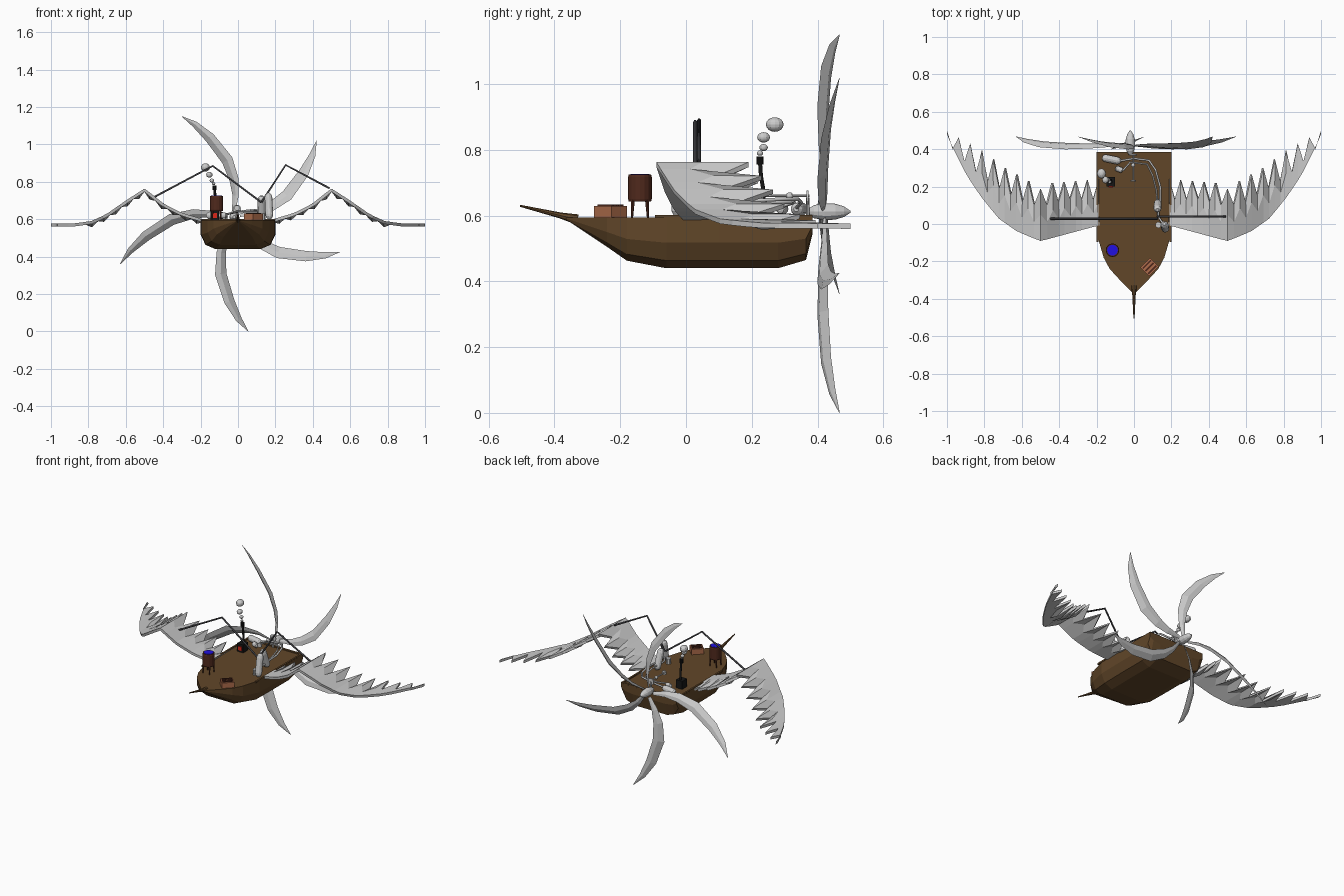
import bpy, bmesh, math
from mathutils import Vector, Matrix

if "Cube" in bpy.data.objects:
    bpy.data.objects.remove(bpy.data.objects["Cube"])

def mat(name, c):
    m = bpy.data.materials.new(name)
    m.diffuse_color = (*c, 1)
    m.use_nodes = True
    m.node_tree.nodes["Principled BSDF"].inputs["Base Color"].default_value = m.diffuse_color
    return m

WOOD = mat("wood", (0.12, 0.062, 0.022))
RUST = mat("barrel_brown", (0.08, 0.022, 0.012))
BLUE = mat("water_blue", (0.015, 0.005, 0.75))
CLAY = mat("crate_orange", (0.42, 0.15, 0.07))
BLACK = mat("black_iron", (0.008, 0.008, 0.008))
DARK = mat("dark_metal", (0.045, 0.045, 0.05))
RED = mat("ember_red", (0.7, 0.02, 0.01))

def obj(name, verts, faces, m=None):
    me = bpy.data.meshes.new(name)
    me.from_pydata(verts, [], faces)
    bm = bmesh.new()
    bm.from_mesh(me)
    bmesh.ops.recalc_face_normals(bm, faces=bm.faces)
    bm.to_mesh(me)
    bm.free()
    o = bpy.data.objects.new(name, me)
    bpy.context.collection.objects.link(o)
    if m:
        me.materials.append(m)
    return o

def loft(name, rings, m=None):
    n = len(rings[0])
    faces = [(i*n + j, i*n + (j+1) % n, (i+1)*n + (j+1) % n, (i+1)*n + j)
             for i in range(len(rings) - 1) for j in range(n)]
    faces += [tuple(range(n))[::-1], tuple(range((len(rings)-1)*n, len(rings)*n))]
    return obj(name, [v for r in rings for v in r], faces, m)

def rod(name, a, b, r1, r2=None, sides=10, m=None):
    a, b = Vector(a), Vector(b)
    return lathe(name, a, b, [(0, r1), (1, r1 if r2 is None else r2)], sides, m)

def lathe(name, a, b, prof, sides=12, m=None):
    """Profile of (fraction along a-b, radius) spun round the line a-b."""
    a, b = Vector(a), Vector(b)
    q = (b - a).to_track_quat('Z', 'Y')
    rings = [[a.lerp(b, t) + q @ Vector((r*math.cos(k*math.tau/sides), r*math.sin(k*math.tau/sides), 0))
              for k in range(sides)] for t, r in prof]
    return loft(name, rings, m)

def capsule(name, a, b, r, m=None):
    return lathe(name, a, b, [(0, r*.4), (.08, r*.85), (.18, r), (.82, r), (.92, r*.85), (1, r*.4)], 12, m)

def ball(name, c, r, s=(1, 1, 1)):
    bm = bmesh.new()
    bmesh.ops.create_uvsphere(bm, u_segments=12, v_segments=8, radius=r,
                              matrix=Matrix.Translation(c) @ Matrix.Diagonal((*s, 1)))
    me = bpy.data.meshes.new(name)
    bm.to_mesh(me)
    bm.free()
    o = bpy.data.objects.new(name, me)
    bpy.context.collection.objects.link(o)
    return o

def box(name, c, size, m=None, rot=0):
    x, y, z = (s/2 for s in size)
    R = Matrix.Rotation(rot, 3, 'Z')
    rings = [[Vector(c) + R @ Vector((sx*x, sy*y, sz*z)) for sx, sy in ((-1, -1), (1, -1), (1, 1), (-1, 1))]
             for sz in (-1, 1)]
    return loft(name, rings, m)

def pipe(name, pts, r, m=None):
    cu = bpy.data.curves.new(name, 'CURVE')
    cu.dimensions = '3D'
    cu.bevel_depth, cu.bevel_resolution, cu.use_fill_caps = r, 1, True
    s = cu.splines.new('POLY')
    s.points.add(len(pts) - 1)
    for p, c in zip(s.points, pts):
        p.co = (*c, 1)
    o = bpy.data.objects.new(name, cu)
    bpy.context.collection.objects.link(o)
    if m:
        cu.materials.append(m)
    return o

def interp(tab, x):
    if x <= tab[0][0]:
        return tab[0][1]
    for (a, p), (b, q) in zip(tab, tab[1:]):
        if x <= b:
            return p + (q - p)*(x - a)/(b - a)
    return tab[-1][1]

# Hull: stations (y, half width, bottom z) lofted front to back
DECK = 0.595
stations = [(-.365, .01, .588), (-.3, .075, .545), (-.24, .13, .505), (-.18, .162, .463), (-.06, .197, .44),
            (.1, .2, .44), (.28, .2, .44), (.365, .2, .465), (.385, .2, .545)]
section = [(1, 1), (1, .5), (.87, .15), (.6, 0)]
rings = []
for y, w, zb in stations:
    half = [(w*a, y, zb + (DECK - zb)*f) for a, f in section]
    rings.append(half + [(-x, yy, z) for x, yy, z in half[::-1]])
loft("hull", rings, WOOD)
box("stern_rail", (0, .378, .597), (.4, .013, .01), WOOD)
for s in (-1, 1):
    box("side_rail", (s*.194, .14, .597), (.011, .47, .01), WOOD)
lathe("bowsprit", (0, -.33, .588), (0, -.505, .63), [(0, .016), (.3, .009), (1, .003)], 8, WOOD)

# Wings: leading edge to zigzag feather tips, mirrored
lead = [(.18, -.005), (.5, -.09), (.62, -.04), (.72, .03), (.82, .15), (.9, .27), (.96, .39), (1, .48)]
tips = [(.19, .24), (.4375, .22), (.5, .19), (.5625, .23), (.69, .3), (.82, .4), (.94, .465), (1, .5)]
vals = [(.2, .13), (.34, .135), (.47, .1), (.53, .1), (.6, .12), (.72, .19), (.85, .28), (.97, .4)]
arch = [(.18, .59), (.3, .625), (.4, .675), (.5, .755), (.6, .69), (.7, .62), (.78, .583), (.87, .57), (1, .568)]
verts = []
for i in range(27):
    x = .1875 + .03125*i
    z = interp(arch, x)
    ly = interp(lead, x)
    ty = interp(vals if i % 2 else tips, x)
    verts += [(x, ly, z), (x, ly*.5 + ty*.5, z), (x, ty, z - (.018 if i % 2 and x < .8 else 0))]
faces = [(3*i + j, 3*i + j + 1, 3*i + j + 4, 3*i + j + 3) for i in range(26) for j in (0, 1)]
wing = obj("wings", verts, faces)
sol = wing.modifiers.new("thickness", 'SOLIDIFY')
sol.thickness, sol.offset = .016, 0
wing.modifiers.new("mirror", 'MIRROR').use_mirror_merge = False

# Flapping linkage: two jointed arms from the pistons to the wing ridges
for name, y, elbow, end in (("left", .028, (-.135, .885), (-.455, .715)), ("right", .04, (.255, .89), (.49, .765))):
    pipe(name + "_wing_arm", [(.125, y, .69), (elbow[0], y, elbow[1]), (end[0], y, end[1])], .006, DARK)

# Propeller: swept blades lofted from diamond sections
hub = Vector((-.02, .42, .61))
curve = [(.03, .012, .016, 0), (.1, .06, .03, 0), (.178, .092, .045, -.003), (.29, .108, .056, -.004),
         (.44, .08, .05, .006), (.54, .042, .03, .025), (.61, 0, .002, .047)]
for tx, tz in ((-.3, 1.15), (.42, 1.02), (.545, .425), (.055, 0), (-.63, .36)):
    u = Vector((tx, 0, tz)) - Vector((hub.x, 0, hub.z))
    k = u.length/.61
    u.normalize()
    v = Vector((u.z, 0, -u.x))
    cs = [hub + u*a*k + v*b*k + Vector((0, dy, 0)) for a, b, w, dy in curve]
    rings = []
    for i, c in enumerate(cs):
        t = (cs[min(i + 1, 6)] - cs[max(i - 1, 0)]).normalized()
        w = curve[i][2]
        side = t.cross(Vector((0, 1, 0))).normalized()*w*.55
        tw, th = Vector((0, w*.3, 0)), Vector((0, w*.18, 0))
        rings.append([c + side + tw, c + th, c - side - tw, c - th])
    loft("propeller_blade", rings)
lathe("propeller_hub", (-.02, .37, .612), (-.02, .5, .612),
      [(0, .008), (.15, .02), (.4, .026), (.65, .024), (.85, .016), (1, .003)])

# Drive shaft, bearing and plate
rod("drive_shaft", (-.005, .23, .66), (-.005, .375, .66), .004)
ball("shaft_bearing", (-.005, .315, .66), .011)
rod("bearing_plate", (-.005, .367, .655), (-.005, .373, .655), .022, sides=12)
rod("shaft_support", (-.005, .37, .59), (-.005, .37, .655), .006)
rod("crank_disc", (-.005, .228, .66), (-.005, .236, .66), .015)

# Steam engine: pistons, boilers and pipes
capsule("piston_rear", (.128, .12, .6), (.125, .075, .725), .021)
capsule("piston_front", (.168, -.03, .6), (.162, .0, .74), .021)
rod("piston_foot", (.13, -.005, .593), (.13, -.005, .63), .016)
capsule("boiler_large", (-.17, .355, .62), (-.07, .335, .62), .02)
capsule("boiler_small", (-.1, .3, .62), (-.06, .285, .62), .015)
pipe("steam_pipe_outer", [(-.07, .338, .625), (0, .35, .64), (.08, .34, .65), (.115, .29, .65), (.14, .2, .645), (.14, .1, .64)], .006)
pipe("steam_pipe_inner", [(-.06, .285, .625), (-.02, .33, .64), (.07, .32, .64), (.1, .26, .64), (.12, .18, .635), (.125, .11, .63)], .005)
pipe("steam_pipe_front", [(.13, .1, .625), (.13, .04, .625), (.162, -.01, .625)], .006)

# Furnace with chimney and smoke
box("furnace", (-.125, .225, .62), (.045, .05, .055), BLACK)
box("furnace_door", (-.125, .198, .62), (.025, .006, .025), RED)
pipe("chimney", [(-.125, .235, .64), (-.125, .235, .68), (-.122, .228, .72), (-.125, .225, .765)], .007, BLACK)
rod("chimney_cap", (-.125, .225, .755), (-.125, .225, .78), .011, m=BLACK)
for x, y, z, r in ((-.13, .225, .79, .009), (-.14, .236, .807, .012), (-.153, .236, .838, .018), (-.174, .27, .877, .025)):
    ball("smoke_puff", (x, y, z), r, (.95, 1.08, .88))

# Water barrel on legs
lathe("barrel", (-.115, -.14, .643), (-.115, -.14, .725), [(0, .034), (.1, .036), (.9, .036), (1, .034)], 16, RUST)
rod("barrel_water", (-.115, -.14, .72), (-.115, -.14, .727), .029, sides=16, m=BLUE)
for sx in (-1, 1):
    for sy in (-1, 1):
        rod("barrel_leg", (-.115 + sx*.024, -.14 + sy*.024, .593), (-.115 + sx*.021, -.14 + sy*.021, .65), .003, .006, 6, RUST)

# Crate with slats
rot = math.radians(45)
box("crate", (.083, -.23, .612), (.075, .067, .036), CLAY, rot)
for k in (-1, 0, 1):
    off = Matrix.Rotation(rot, 3, 'Z') @ Vector((0, k*.02, 0))
    box("crate_slat", (.083 + off.x, -.23 + off.y, .632), (.062, .009, .005), RUST, rot)
